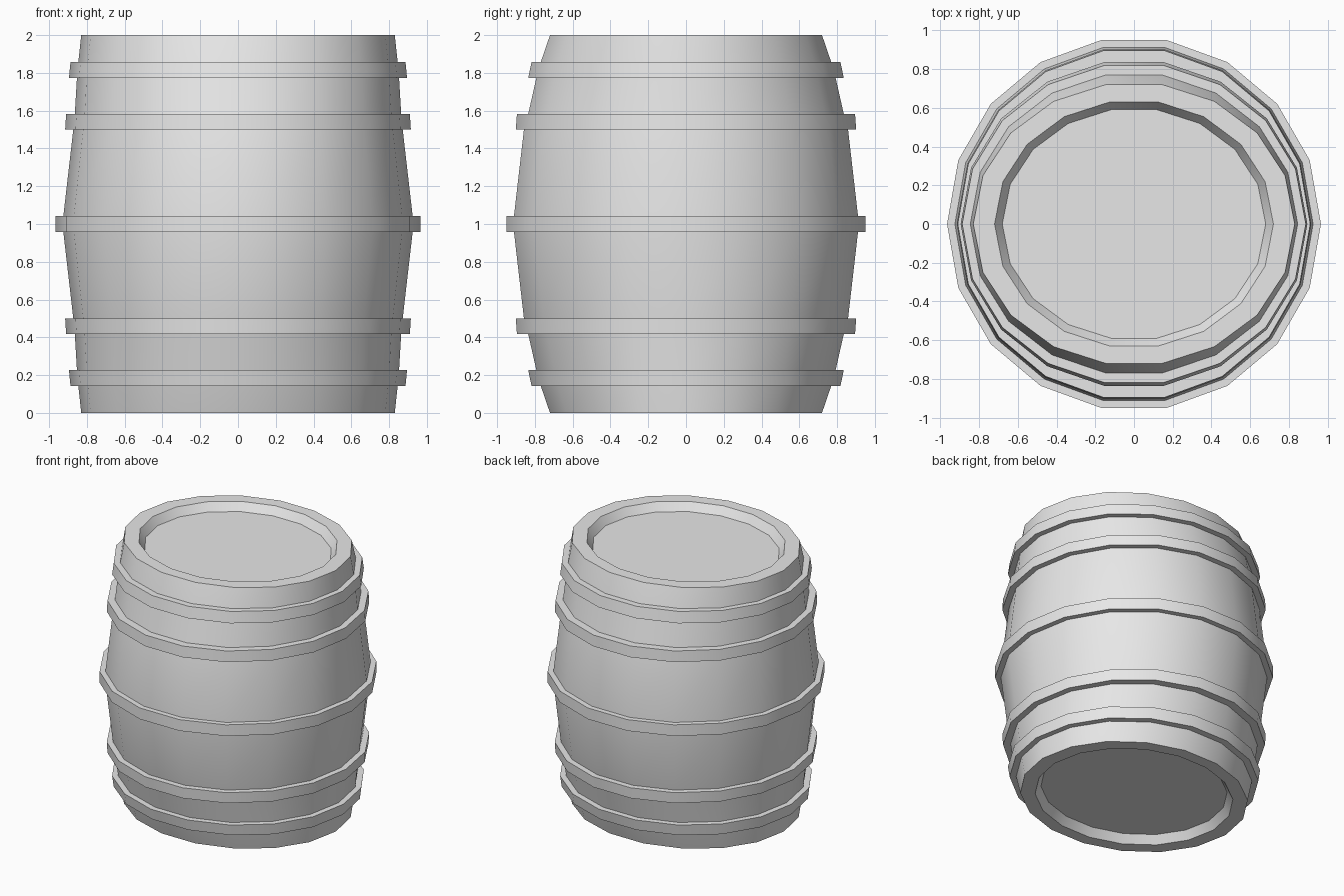
import bpy
import bmesh
from math import cos, sin, pi, radians

SIDES = 18
APOTHEM = cos(pi / SIDES)

cube = bpy.data.objects.get("Cube")
if cube:
    bpy.data.objects.remove(cube, do_unlink=True)

grey = bpy.data.materials.new("plain_grey")
grey.use_nodes = True
colour = (0.8, 0.8, 0.8, 1)
grey.diffuse_color = colour
grey.node_tree.nodes["Principled BSDF"].inputs["Base Color"].default_value = colour


def loft(name, loops, closed):
    """Skin oval loops (half width x, half depth y, z); close into a ring or cap the ends."""
    bm = bmesh.new()
    rings = []
    for hx, hy, z in loops:
        ry = hy / APOTHEM
        rings.append([bm.verts.new((hx * cos(2 * pi * i / SIDES),
                                    ry * sin(2 * pi * i / SIDES), z))
                      for i in range(SIDES)])
    pairs = list(zip(rings, rings[1:]))
    if closed:
        pairs.append((rings[-1], rings[0]))
    else:
        bm.faces.new(rings[0])
        bm.faces.new(rings[-1])
    for a, b in pairs:
        for i in range(SIDES):
            j = (i + 1) % SIDES
            bm.faces.new((a[i], a[j], b[j], b[i]))
    bmesh.ops.recalc_face_normals(bm, faces=bm.faces)
    mesh = bpy.data.meshes.new(name)
    bm.to_mesh(mesh)
    bm.free()
    mesh.materials.append(grey)
    obj = bpy.data.objects.new(name, mesh)
    bpy.context.collection.objects.link(obj)
    bpy.ops.object.select_all(action='DESELECT')
    obj.select_set(True)
    bpy.context.view_layer.objects.active = obj
    bpy.ops.object.shade_smooth_by_angle(angle=radians(30))
    return obj


def flip(loops):
    return [(hx, hy, 2 - z) for hx, hy, z in loops]


# Barrel body: bulging wall, oval rims and recessed heads
upper = [
    (0.925, 0.911, 1.04),
    (0.872, 0.858, 1.50),
    (0.864, 0.836, 1.58),
    (0.853, 0.793, 1.77),
    (0.845, 0.768, 1.86),
    (0.83, 0.72, 2.0),
    (0.72, 0.63, 2.0),
    (0.68, 0.59, 1.94),
]
loft("barrel_body", flip(upper)[::-1] + upper, closed=False)


def hoop_loops(bottom, top, inset):
    """Closed band section whose inner side sinks into the wall."""
    (bx, by, bz), (tx, ty, tz) = bottom, top
    return [bottom, top, (tx - inset, ty - inset, tz), (bx - inset, by - inset, bz)]


# Hoops: one round the middle, two mirrored pairs above and below
loft("middle_hoop", hoop_loops((0.965, 0.95, 0.957), (0.965, 0.95, 1.043), 0.08), closed=True)
bands = {
    "inner_hoop": ((0.915, 0.901, 1.50), (0.91, 0.895, 1.583)),
    "outer_hoop": ((0.895, 0.835, 1.773), (0.887, 0.818, 1.857)),
}
for name, (bottom, top) in bands.items():
    loops = hoop_loops(bottom, top, 0.08)
    loft("upper_" + name, loops, closed=True)
    loft("lower_" + name, flip(loops), closed=True)
